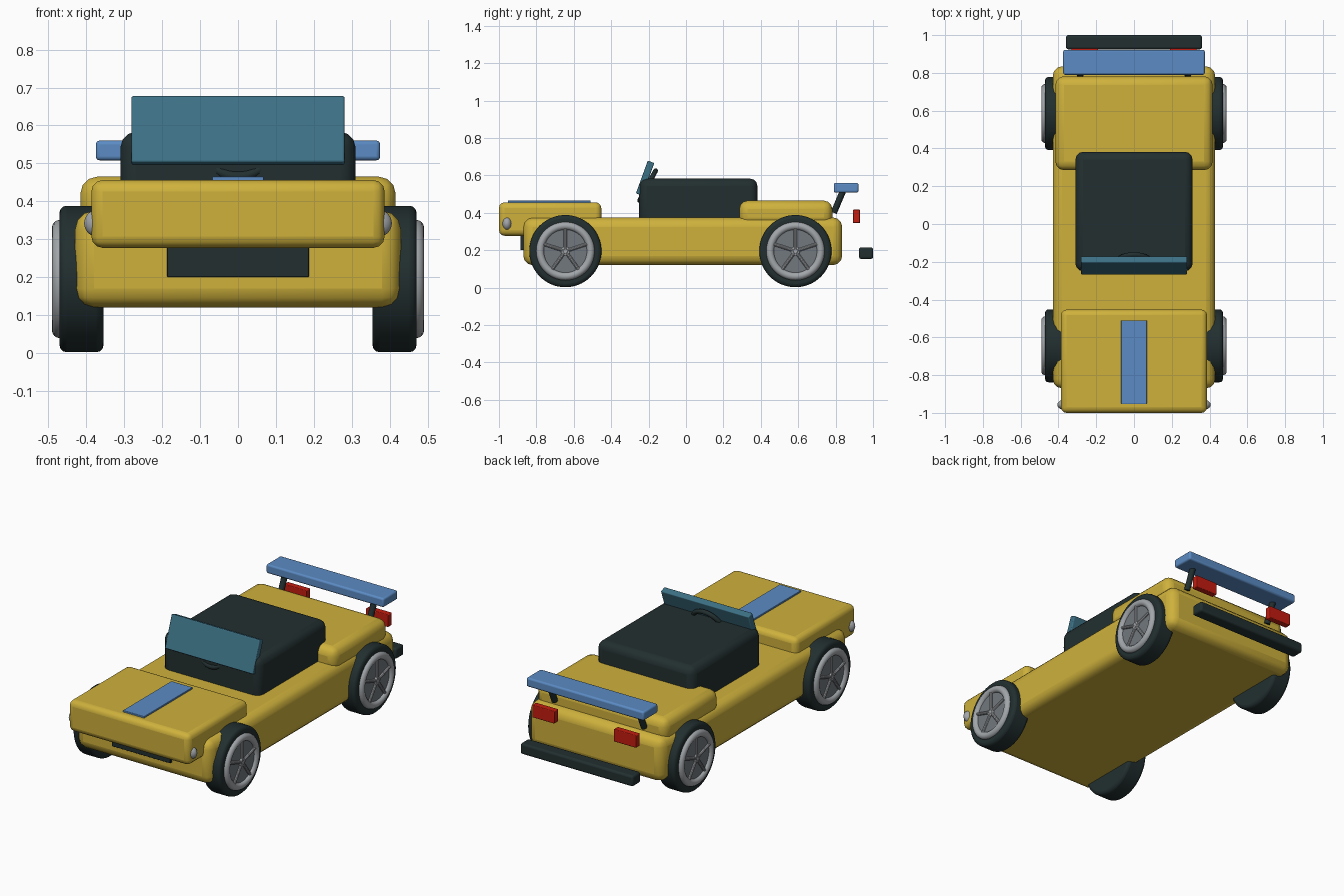
import bpy, math
from mathutils import Vector

if "Cube" in bpy.data.objects:
    bpy.data.objects.remove(bpy.data.objects["Cube"])


def mat(name, r, g, b):
    m = bpy.data.materials.new(name)
    m.diffuse_color = (r, g, b, 1)
    m.use_nodes = True
    m.node_tree.nodes["Principled BSDF"].inputs["Base Color"].default_value = m.diffuse_color
    return m


YELLOW = mat("yellow paint", 0.62, 0.44, 0.045)
DARK = mat("dark rubber", 0.016, 0.028, 0.029)
BLUE = mat("blue paint", 0.105, 0.26, 0.55)
GLASS = mat("teal glass", 0.046, 0.165, 0.235)
RED = mat("red lamp", 0.55, 0.012, 0.005)
SILVER = mat("silver", 0.36, 0.38, 0.40)
STEEL = mat("dark steel", 0.17, 0.19, 0.21)


def finish(name, m, bevel=0, segments=3):
    o = bpy.context.object
    o.name = name
    o.data.materials.append(m)
    if bevel:
        b = o.modifiers.new("bevel", 'BEVEL')
        b.width, b.segments, b.limit_method = bevel, segments, 'ANGLE'
    bpy.ops.object.shade_smooth_by_angle(angle=math.radians(35))
    return o


def box(name, m, x, y, z, bevel=0.0, rot=0.0):
    """Box from (min, max) ranges, bevelled, optionally tilted about x."""
    c = [(a + b) / 2 for a, b in (x, y, z)]
    bpy.ops.mesh.primitive_cube_add(size=1, location=c)
    o = bpy.context.object
    o.scale = [b - a for a, b in (x, y, z)]
    bpy.ops.object.transform_apply(location=False, rotation=False, scale=True)
    o.rotation_euler.x = rot
    return finish(name, m, bevel)


def rod(name, m, p, q, r, verts=16, bevel=0.0):
    p, q = Vector(p), Vector(q)
    d = q - p
    bpy.ops.mesh.primitive_cylinder_add(vertices=verts, radius=r, depth=d.length, location=(p + q) / 2,
                                        rotation=d.to_track_quat('Z', 'Y').to_euler())
    return finish(name, m, bevel)


# Body masses
box("body", YELLOW, (-.43, .43), (-.87, .835), (.12, .375), .05)
box("hood", YELLOW, (-.387, .387), (-1, -.453), (.277, .456), .03)
box("rear_deck", YELLOW, (-.416, .416), (.285, .782), (.33, .465), .045)
box("cabin", DARK, (-.31, .31), (-.25, .382), (.30, .583), .04)

# Nose details
box("hood_stripe", BLUE, (-.068, .068), (-.953, -.51), (.45, .465), .003)
box("grille", DARK, (-.187, .187), (-.885, -.84), (.2, .3), .003)

# Windscreen and steering wheel
box("windscreen", GLASS, (-.281, .281), (-.237, -.200), (.492, .678), .005, math.radians(-20))
bpy.ops.mesh.primitive_torus_add(major_radius=.09, minor_radius=.013, major_segments=40, minor_segments=12,
                                 location=(0, -.205, .545), rotation=(math.radians(62), 0, 0))
finish("steering_wheel", DARK)

# Rear wing and bumper
box("rear_wing", BLUE, (-.375, .375), (.79, .922), (.508, .56), .01)
box("rear_bumper", DARK, (-.36, .36), (.925, 1), (.153, .215), .012)

for s, side in ((1, "left"), (-1, "right")):
    rod("wing_strut_" + side, DARK, (s * .285, .79, .40), (s * .285, .845, .53), .017)
    box("tail_light_" + side, RED, sorted((s * .19, s * .332)), (.893, .93), (.345, .417), .004)
    bpy.ops.mesh.primitive_uv_sphere_add(segments=32, ring_count=16, radius=1, location=(s * .37, -.957, .342))
    bpy.context.object.scale = (.036, .026, .036)
    finish("headlight_" + side, SILVER)

    # Wheels: tyre, rounded rim ring, recessed disc, five spokes and hub
    for end, y in (("front", -.645), ("rear", .585)):
        tag, z = f"_{end}_{side}", .195

        def at(x, r=0, a=0):
            return (s * x, y + r * math.cos(a), z + r * math.sin(a))

        rod("tyre" + tag, DARK, at(.355), at(.471), .193, 64, .018)
        bpy.ops.mesh.primitive_torus_add(major_radius=.135, minor_radius=.021, major_segments=64,
                                         minor_segments=16, location=at(.47), rotation=(0, math.pi / 2, 0))
        finish("rim" + tag, SILVER)
        rod("wheel_disc" + tag, STEEL, at(.44), at(.475), .125, 48)
        rod("hub" + tag, SILVER, at(.46), at(.484), .024, 24, .004)
        for k in range(5):
            a = math.radians(18 + 72 * k)
            rod(f"spoke_{k}" + tag, SILVER, at(.477, .01, a), at(.477, .13, a), .009, 10)
